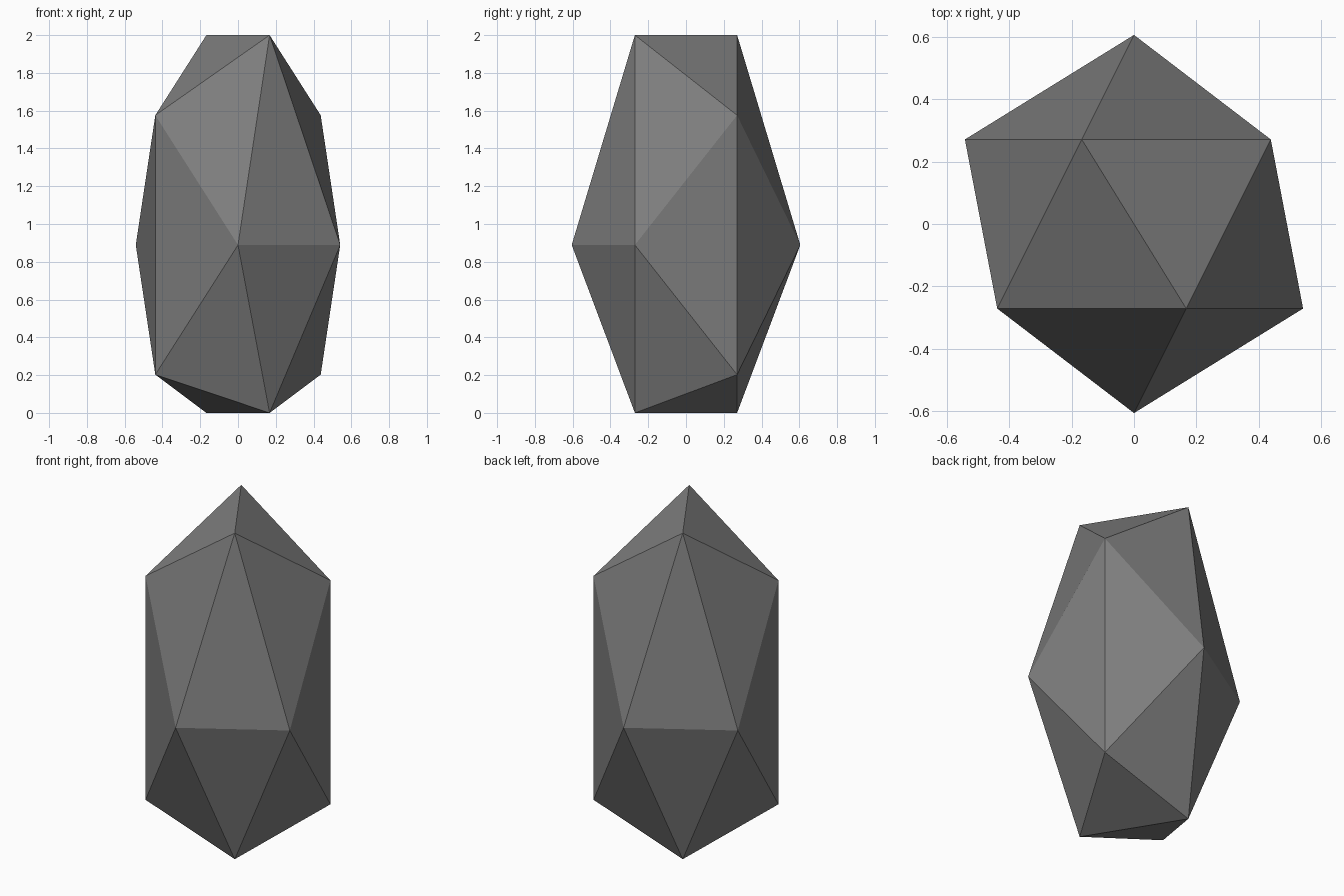
import bpy, bmesh, math
from mathutils import Matrix

if "Cube" in bpy.data.objects:
    bpy.data.objects.remove(bpy.data.objects["Cube"])

RADIUS = 0.605      # half depth, pole to pole along y
MID_Z = 0.889       # height of the widest point
STRETCH = (2.0 - MID_Z) / (RADIUS * 0.85065)

# Tall stone: twenty-sided ball with poles along y, stretched upward
bm = bmesh.new()
bmesh.ops.create_icosphere(bm, subdivisions=1, radius=RADIUS)
bm.transform(Matrix.Translation((0, 0, MID_Z))
             @ Matrix.Diagonal((1, 1, STRETCH, 1))
             @ Matrix.Rotation(math.radians(90), 4, 'X'))

# Flattened foot: lowest corners are pushed up to the ground
for v in bm.verts:
    v.co.z = max(v.co.z, 0.0)
bmesh.ops.recalc_face_normals(bm, faces=bm.faces[:])

mesh = bpy.data.meshes.new("standing_stone")
bm.to_mesh(mesh)
bm.free()

grey = bpy.data.materials.new("stone_grey")
grey.diffuse_color = (0.21, 0.21, 0.21, 1)
grey.use_nodes = True
grey.node_tree.nodes["Principled BSDF"].inputs["Base Color"].default_value = grey.diffuse_color
mesh.materials.append(grey)

stone = bpy.data.objects.new("standing_stone", mesh)
bpy.context.collection.objects.link(stone)
